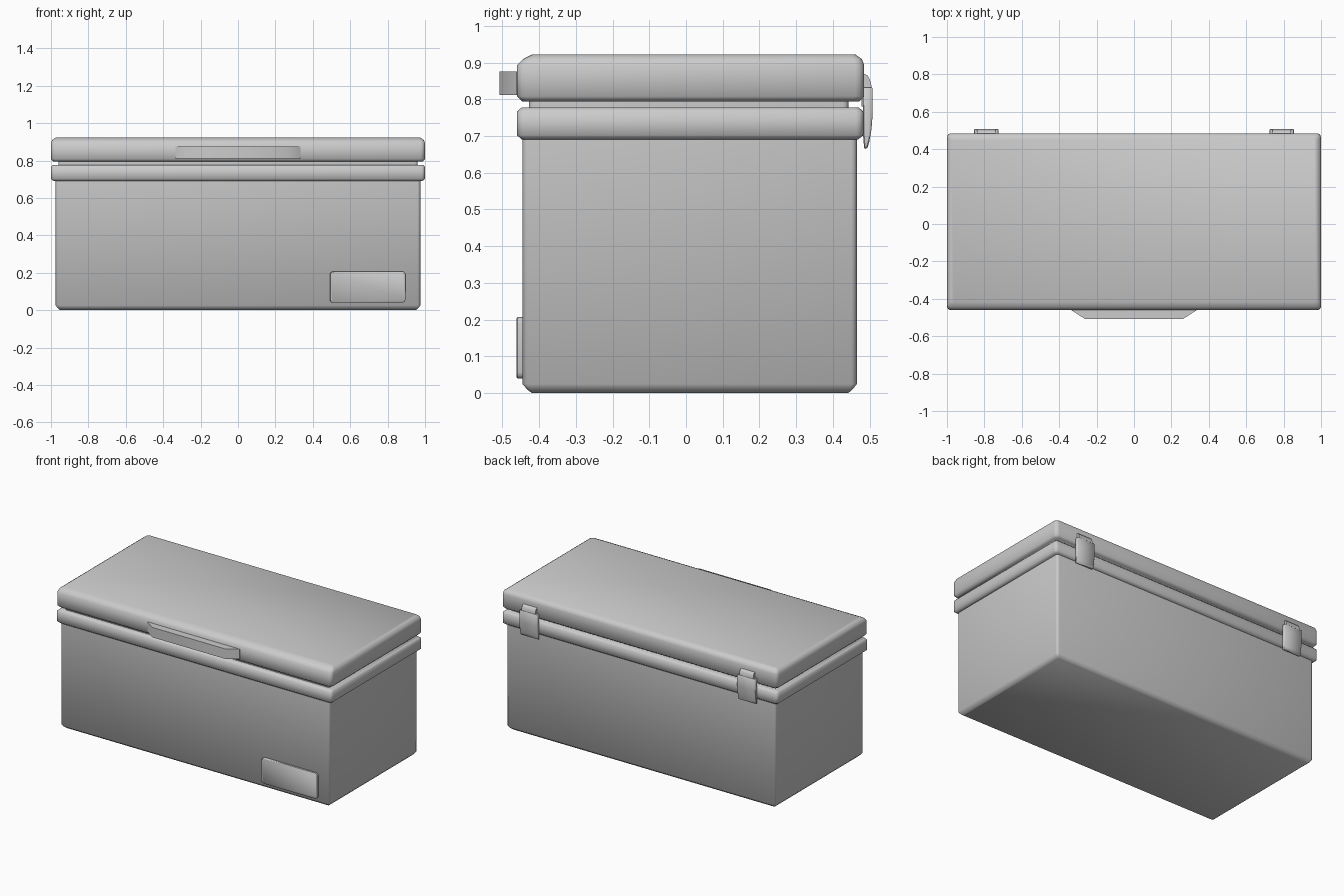
import bpy, bmesh, math

if "Cube" in bpy.data.objects:
    bpy.data.objects.remove(bpy.data.objects["Cube"])


def finish(name, bm, angle=60):
    bmesh.ops.remove_doubles(bm, verts=bm.verts, dist=1e-5)
    bmesh.ops.recalc_face_normals(bm, faces=bm.faces)
    me = bpy.data.meshes.new(name)
    bm.to_mesh(me)
    bm.free()
    ob = bpy.data.objects.new(name, me)
    bpy.context.collection.objects.link(ob)
    bpy.ops.object.select_all(action='DESELECT')
    ob.select_set(True)
    bpy.context.view_layer.objects.active = ob
    bpy.ops.object.shade_smooth_by_angle(angle=math.radians(angle))
    return ob


def rounded_stack(name, half_x, y0, y1, r, levels, seg=3):
    """Loft of rounded rectangles; levels = (z, side/back inset, front inset)."""
    bm = bmesh.new()
    rings = []
    for z, i, f in levels:
        hx, a, b = half_x - i, y0 + f, y1 - i
        rr = max(r - i * 0.4, 0.006)
        ring = []
        for cx, cy, start in ((hx - rr, b - rr, 0), (-hx + rr, b - rr, 90),
                              (-hx + rr, a + rr, 180), (hx - rr, a + rr, 270)):
            for k in range(seg + 1):
                t = math.radians(start + 90 * k / seg)
                ring.append(bm.verts.new((cx + rr * math.cos(t), cy + rr * math.sin(t), z)))
        rings.append(ring)
    n = len(rings[0])
    for lo, hi in zip(rings, rings[1:]):
        for k in range(n):
            bm.faces.new((lo[k], lo[(k + 1) % n], hi[(k + 1) % n], hi[k]))
    bm.faces.new(rings[0])
    bm.faces.new(rings[-1])
    return finish(name, bm)


def prism(name, pts, axis, lo, hi, bevel=0.0, seg=2):
    """Extrude a 2D outline along x (pts = y,z), y (pts = x,z) or z (pts = x,y)."""
    def put(p, d):
        q = list(p)
        q.insert(axis, d)
        return q
    bm = bmesh.new()
    face = bm.faces.new([bm.verts.new(put(p, lo)) for p in pts])
    ext = bmesh.ops.extrude_face_region(bm, geom=[face])
    move = [0, 0, 0]
    move[axis] = hi - lo
    bmesh.ops.translate(bm, vec=move, verts=[g for g in ext["geom"] if isinstance(g, bmesh.types.BMVert)])
    bmesh.ops.recalc_face_normals(bm, faces=bm.faces)
    if bevel:
        edges = [e for e in bm.edges if e.calc_face_angle(0) > math.radians(50)]
        bmesh.ops.bevel(bm, geom=edges, offset=bevel, segments=seg, profile=0.5, affect='EDGES')
    return finish(name, bm, 45)


# Cabinet, rim, recessed gasket and lid
rounded_stack("cabinet", 0.975, -0.445, 0.465, 0.015,
              [(0, 0.024, 0.026), (0.01, 0.012, 0.013), (0.025, 0, 0), (0.70, 0, 0)])
rounded_stack("cabinet_rim", 1.0, -0.46, 0.483, 0.02,
              [(0.69, 0.015, 0.014), (0.702, 0, 0), (0.766, 0, 0), (0.777, 0.012, 0.012)])
rounded_stack("gasket", 0.96, -0.427, 0.442, 0.015, [(0.77, 0, 0), (0.80, 0, 0)])
rounded_stack("lid", 1.0, -0.46, 0.485, 0.024,
              [(0.794, 0.014, 0.014), (0.808, 0, 0), (0.892, 0, 0),
               (0.909, 0.006, 0.016), (0.922, 0.024, 0.042)])

# Front handle: tapered ledge on the lid
prism("lid_handle", [(-0.335, -0.45), (-0.335, -0.461), (-0.262, -0.508),
                     (0.262, -0.508), (0.335, -0.461), (0.335, -0.45)], 2, 0.811, 0.876)

# Control panel plate at the lower right of the front
plate = []
for cx, cz, start in ((0.878, 0.19, 0), (0.508, 0.19, 90), (0.508, 0.057, 180), (0.878, 0.057, 270)):
    for k in range(4):
        t = math.radians(start + 30 * k)
        plate.append((cx + 0.017 * math.cos(t), cz + 0.017 * math.sin(t)))
prism("control_panel", plate, 1, -0.461, -0.44, 0.003, 1)

# Two rear hinges: narrow upper leaf on the lid, wide curved lower leaf
upper = [(0.478, 0.78), (0.505, 0.78), (0.505, 0.835), (0.501, 0.852), (0.494, 0.865), (0.478, 0.872)]
lower = [(0.482, 0.832), (0.508, 0.832), (0.508, 0.76), (0.505, 0.72),
         (0.499, 0.685), (0.494, 0.668), (0.485, 0.664), (0.482, 0.70)]
for side, x in (("left", -0.79), ("right", 0.79)):
    prism("hinge_upper_" + side, upper, 0, x - 0.05, x + 0.05)
    prism("hinge_lower_" + side, lower, 0, x - 0.065, x + 0.065, 0.003, 1)
